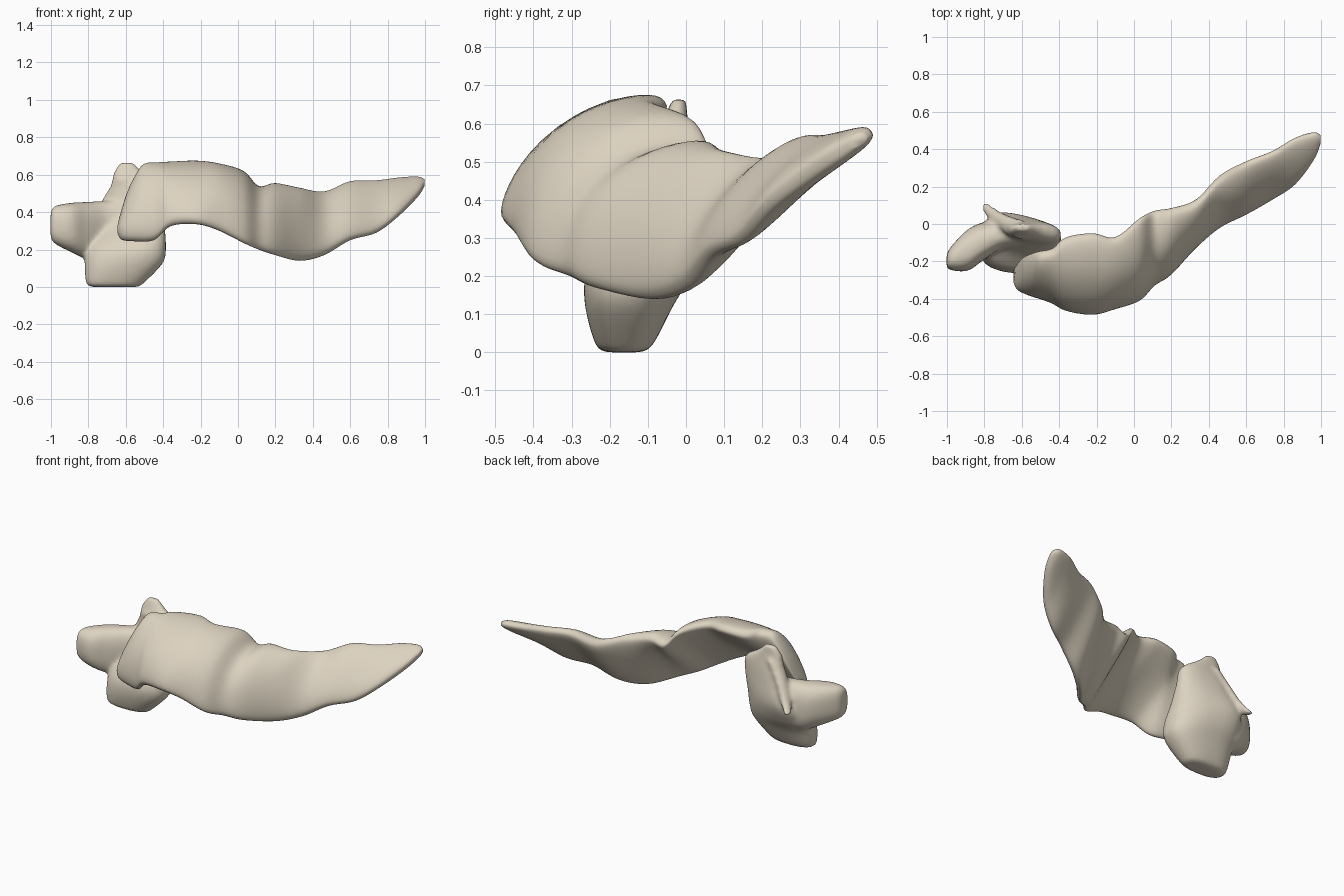
import bpy, bmesh
from math import sin, cos, pi, copysign
from mathutils import Vector

if "Cube" in bpy.data.objects:
    bpy.data.objects.remove(bpy.data.objects["Cube"])


def spline(rows, steps):
    """Catmull-Rom interpolation through rows of section parameters."""
    out = []
    for i in range(len(rows) - 1):
        a, b = rows[max(i - 1, 0)], rows[i]
        c, d = rows[i + 1], rows[min(i + 2, len(rows) - 1)]
        for s in range(steps):
            t = s / steps
            out.append([0.5 * (2*q + (r-p)*t + (2*p-5*q+4*r-w)*t*t + (3*q-p-3*r+w)*t**3)
                        for p, q, r, w in zip(a, b, c, d)])
    return out + [list(rows[-1])]


def power(v, e):
    return copysign(abs(v) ** e, v)


def skin(name, rings):
    """Bridge rings of points into a closed smooth solid."""
    bm = bmesh.new()
    vs = [[bm.verts.new(p) for p in r] for r in rings]
    n = len(rings[0])
    for a, b in zip(vs, vs[1:]):
        for i in range(n):
            bm.faces.new((a[i], a[(i+1) % n], b[(i+1) % n], b[i]))
    bm.faces.new(vs[0])
    bm.faces.new(vs[-1])
    bmesh.ops.recalc_face_normals(bm, faces=bm.faces)
    me = bpy.data.meshes.new(name)
    bm.to_mesh(me)
    bm.free()
    me.materials.append(bone)
    ob = bpy.data.objects.new(name, me)
    bpy.context.collection.objects.link(ob)
    for p in me.polygons:
        p.use_smooth = True
    return ob


def slab_ring(row, n=40):
    """Leaning slab section, bowed most on its front, fitted to y and z limits."""
    x, y0, y1, z0, z1, t, bow = row
    h, k = (y1 - y0) / 2, (z1 - z0) / 2
    size = (h*h + k*k) ** 0.5
    pts = []
    for i in range(n):
        a = 2 * pi * i / n
        u, v = power(cos(a), 0.85), power(sin(a), 0.75)
        off = t * v + bow * (1 - u * u) * (0.65 + 0.35 * v)
        pts.append((u*h - off*k/size, u*k + off*h/size))
    ys, zs = [p[0] for p in pts], [p[1] for p in pts]
    fit = lambda v, lo, hi, a, b: a + (v - lo) / (hi - lo) * (b - a)
    ring = []
    for p, q in pts:
        y, z = fit(p, min(ys), max(ys), y0, y1), fit(q, min(zs), max(zs), z0, z1)
        slant = 0.2 * max(0, z - 0.32) * min(1, max(0, (-0.4 - x) / 0.2))
        ring.append((x + slant, y, z))
    return ring


def box_ring(row, axis, n=32):
    """Rounded section across the given axis: position, two limits pairs, skew."""
    s, a0, a1, b0, b1, skew = row
    pts = []
    for i in range(n):
        w = 2 * pi * i / n
        a = (a0+a1)/2 + (a1-a0)/2 * power(cos(w), 0.8)
        b = (b0+b1)/2 + (b1-b0)/2 * power(sin(w), 0.8) + skew * ((a0+a1)/2 - a)
        pts.append((s, a, b) if axis == 'x' else (a, b, s))
    return pts


bone = bpy.data.materials.new("bone")
bone.diffuse_color = (0.72, 0.65, 0.53, 1)
bone.use_nodes = True
bone.node_tree.nodes["Principled BSDF"].inputs["Base Color"].default_value = bone.diffuse_color

# long curved blade: x, y limits, z limits, half thickness, bow
blade = [
    (-0.645, -0.31, -0.24, 0.29, 0.37, 0.03, 0.0),
    (-0.625, -0.35, -0.18, 0.255, 0.53, 0.06, 0.02),
    (-0.57, -0.38, -0.15, 0.245, 0.65, 0.07, 0.04),
    (-0.45, -0.42, -0.13, 0.25, 0.665, 0.07, 0.06),
    (-0.36, -0.465, -0.07, 0.325, 0.67, 0.065, 0.06),
    (-0.22, -0.485, -0.05, 0.335, 0.675, 0.06, 0.06),
    (-0.10, -0.455, -0.07, 0.30, 0.66, 0.06, 0.07),
    (0.03, -0.41, 0.03, 0.235, 0.62, 0.06, 0.10),
    (0.11, -0.33, 0.07, 0.20, 0.54, 0.065, 0.09),
    (0.20, -0.27, 0.085, 0.17, 0.555, 0.07, 0.07),
    (0.33, -0.13, 0.13, 0.14, 0.53, 0.075, 0.045),
    (0.46, -0.02, 0.26, 0.17, 0.51, 0.06, 0.03),
    (0.60, 0.05, 0.335, 0.25, 0.565, 0.05, 0.02),
    (0.74, 0.13, 0.39, 0.29, 0.57, 0.045, 0.015),
    (0.86, 0.21, 0.46, 0.38, 0.585, 0.04, 0.01),
    (0.96, 0.34, 0.49, 0.48, 0.59, 0.035, 0.0),
    (0.998, 0.43, 0.475, 0.54, 0.575, 0.02, 0.0),
]
skin("curved_blade", [slab_ring(r) for r in spline(blade, 5)])

# upright oval plate: z, x limits, y limits, skew of the back face
plate = [
    (0.0, -0.76, -0.54, -0.20, -0.13, 0),
    (0.015, -0.81, -0.51, -0.235, -0.09, 0),
    (0.13, -0.82, -0.40, -0.265, -0.03, 0.05),
    (0.22, -0.82, -0.385, -0.25, 0.02, 0.15),
    (0.32, -0.79, -0.39, -0.17, 0.045, 0.25),
    (0.44, -0.72, -0.39, -0.11, 0.03, 0.18),
    (0.54, -0.68, -0.40, -0.09, 0.015, 0.1),
    (0.61, -0.665, -0.50, -0.06, 0.005, 0),
    (0.665, -0.63, -0.56, -0.035, 0.0, 0),
]
body = skin("upright_plate", [box_ring(r, 'z') for r in spline(plate, 5)])

# side lobe: x, y limits, z limits
lobe = [
    (-1.003, -0.22, -0.18, 0.28, 0.38, 0),
    (-0.985, -0.245, -0.13, 0.235, 0.43, 0),
    (-0.89, -0.25, -0.03, 0.185, 0.45, 0),
    (-0.80, -0.19, 0.01, 0.15, 0.455, 0),
    (-0.70, -0.13, 0.02, 0.18, 0.46, 0),
    (-0.58, -0.12, 0.0, 0.22, 0.46, 0),
]
side = skin("side_lobe", [box_ring(r, 'x') for r in spline(lobe, 5)])

# back ridge sweeping from the peak down to a small horn
ridge = [Vector(p) for p in ((-0.61, -0.03, 0.58), (-0.68, 0.0, 0.48),
                             (-0.74, 0.04, 0.38), (-0.795, 0.09, 0.31))]
rings = []
for p, r in zip(spline(ridge, 4), [0.055 - 0.0022 * i for i in range(13)]):
    rings.append([Vector(p) + Vector((cos(a)*r*0.8, sin(a)*r, 0))
                  for a in (2*pi*i/16 for i in range(16))])
horn = skin("back_horn", rings)

# fuse plate, lobe and horn into one organic block
bpy.ops.object.select_all(action='DESELECT')
for ob in (body, side, horn):
    ob.select_set(True)
bpy.context.view_layer.objects.active = body
bpy.ops.object.join()
body.name = "end_block"
rm = body.modifiers.new("fuse", 'REMESH')
rm.mode = 'VOXEL'
rm.voxel_size = 0.012
rm.use_smooth_shade = True
sm = body.modifiers.new("soften", 'SMOOTH')
sm.factor = 0.5
sm.iterations = 8
